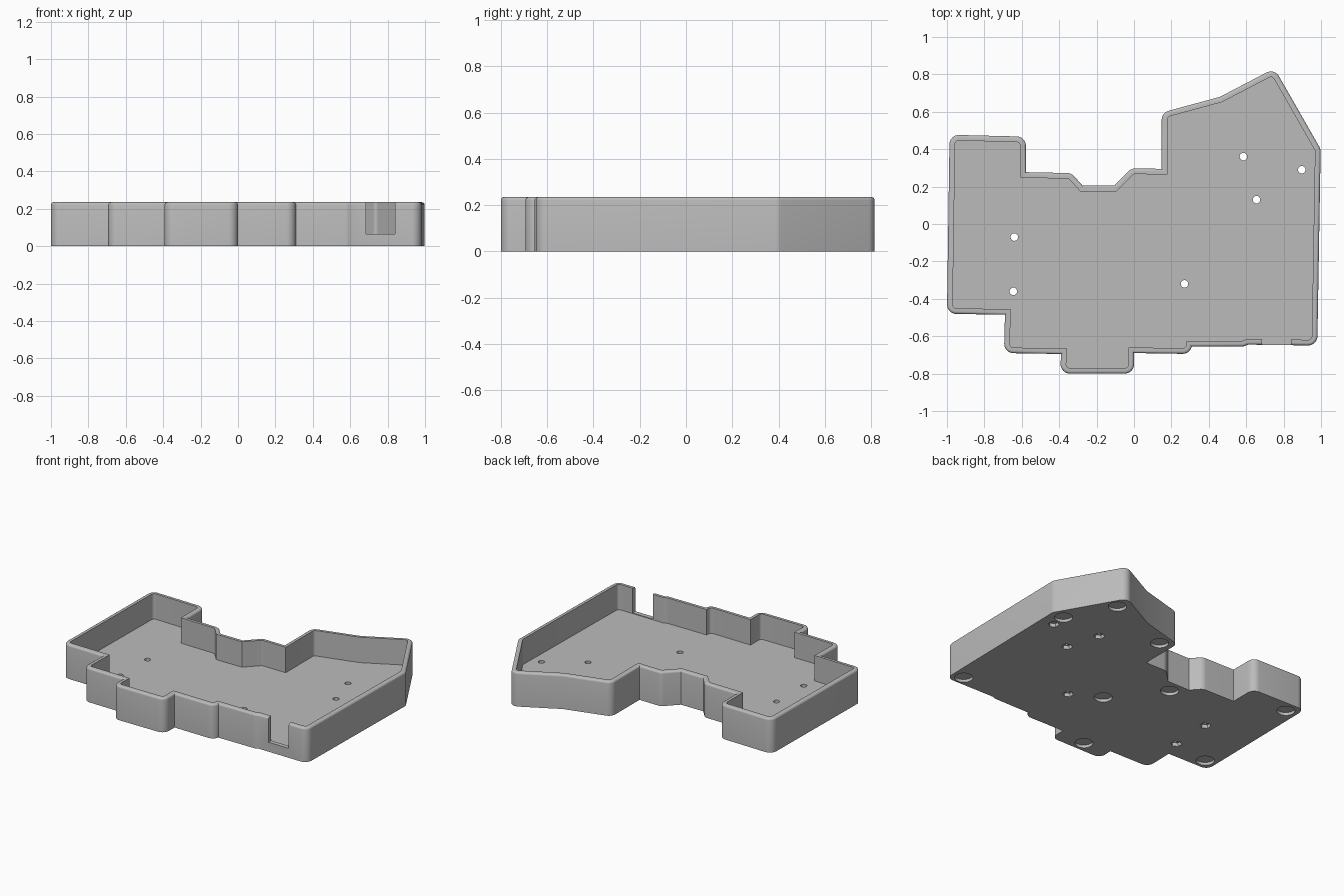
import bpy, bmesh, math
from mathutils import Vector, Matrix

HEIGHT, FLOOR, WALL, ROUND = 0.235, 0.06, 0.03, 0.014

cube = bpy.data.objects.get("Cube")
if cube:
    bpy.data.objects.remove(cube)

grey = bpy.data.materials.new("plain_grey")
grey.use_nodes = True
colour = (0.5, 0.5, 0.5, 1)
grey.diffuse_color = colour
grey.node_tree.nodes["Principled BSDF"].inputs["Base Color"].default_value = colour

# Case outline, counter-clockwise: x, y, corner radius
OUTLINE = [
    (-1.0, -0.48, .05), (-0.69, -0.485, 0), (-0.695, -0.69, .05), (-0.39, -0.695, 0),
    (-0.395, -0.80, .05), (0.0, -0.80, .05), (0.0, -0.69, 0), (0.31, -0.695, .05),
    (0.31, -0.655, 0), (0.585, -0.655, .035), (0.61, -0.645, 0), (0.98, -0.65, .05),
    (0.998, 0.40, .05), (0.751, 0.832, .05), (0.46, 0.68, 0), (0.148, 0.595, .05),
    (0.148, 0.295, 0), (-0.015, 0.297, .05), (-0.105, 0.205, 0), (-0.275, 0.205, 0),
    (-0.335, 0.272, .05), (-0.578, 0.277, 0), (-0.578, 0.467, .05), (-0.986, 0.477, .05),
]


def ring(inset):
    """Inset the outline with mitred corners, then round the outer corners."""
    pts = [Vector(p[:2]) for p in OUTLINE]
    n = len(pts)
    out = []
    for i, p in enumerate(pts):
        a = (p - pts[i - 1]).normalized()
        b = (pts[(i + 1) % n] - p).normalized()
        na, nb = Vector((-a.y, a.x)), Vector((-b.y, b.x))
        corner = p + (na + nb) * inset / (1 + na.dot(nb))
        radius = OUTLINE[i][2] - inset
        if OUTLINE[i][2] == 0:
            out.append(corner)
            continue
        turn = a.angle(b)
        start = corner - a * radius * math.tan(turn / 2)
        centre = start + na * radius
        for k in range(9):
            out.append(centre + Matrix.Rotation(turn * k / 8, 2) @ (start - centre))
    return out


def make_object(name, bm):
    mesh = bpy.data.meshes.new(name)
    bmesh.ops.recalc_face_normals(bm, faces=bm.faces)
    bm.to_mesh(mesh)
    bm.free()
    obj = bpy.data.objects.new(name, mesh)
    bpy.context.collection.objects.link(obj)
    return obj


# Tray body: outer wall, rounded rim, inner wall and floor
levels = [(0, 0)]
for k in range(5):
    t = math.pi / 2 * k / 4
    levels.append((ROUND * (1 - math.cos(t)), HEIGHT - ROUND * (1 - math.sin(t))))
levels += [(WALL, HEIGHT), (WALL, FLOOR)]

bm = bmesh.new()
rings = [[bm.verts.new((p.x, p.y, z)) for p in ring(d)] for d, z in levels]
for low, high in zip(rings, rings[1:]):
    for i in range(len(low)):
        bm.faces.new((low[i - 1], low[i], high[i], high[i - 1]))
bm.faces.new(rings[0])
bm.faces.new(rings[-1])
case = make_object("case_tray", bm)
case.data.materials.append(grey)


def add_cylinder(bm, x, y, low, high, radius, sides):
    bmesh.ops.create_cone(bm, cap_ends=True, segments=sides, radius1=radius,
                          radius2=radius, depth=high - low,
                          matrix=Matrix.Translation((x, y, (low + high) / 2)))


SCREWS = [(.585, .36), (.897, .29), (.655, .13), (-.64, -.07), (-.645, -.36), (.27, -.32)]
FEET = [(.905, .395), (.735, .715), (.24, .535), (.9, -.58), (.075, -.21),
        (-.19, .12), (-.905, .395), (-.2, -.725), (-.92, -.405)]

# Screw holes through the floor
holes = bmesh.new()
for x, y in SCREWS:
    add_cylinder(holes, x, y, -0.1, 0.15, 0.02, 24)

# Nut pockets and foot recesses underneath, and the cable notch in the front wall
pockets = bmesh.new()
for x, y in SCREWS:
    add_cylinder(pockets, x, y, -0.05, 0.025, 0.035, 6)
for x, y in FEET:
    add_cylinder(pockets, x, y, -0.05, 0.02, 0.057, 32)
bmesh.ops.create_cube(pockets, size=1, matrix=Matrix.Translation((.762, -.64, .265))
                      @ Matrix.Diagonal((.155, .1, .4, 1)))

# Cut the openings
bpy.context.view_layer.objects.active = case
for name, cutter_mesh in (("screw_hole_cutter", holes), ("pocket_cutter", pockets)):
    cutter = make_object(name, cutter_mesh)
    cutter.hide_render = True
    cutter.data.materials.append(grey)
    mod = case.modifiers.new(name, 'BOOLEAN')
    mod.operation = 'DIFFERENCE'
    mod.solver = 'EXACT'
    mod.object = cutter
    bpy.ops.object.modifier_apply(modifier=name)
    bpy.data.objects.remove(cutter)

bpy.ops.object.select_all(action='DESELECT')
case.select_set(True)
bpy.ops.object.shade_smooth_by_angle(angle=math.radians(25))
